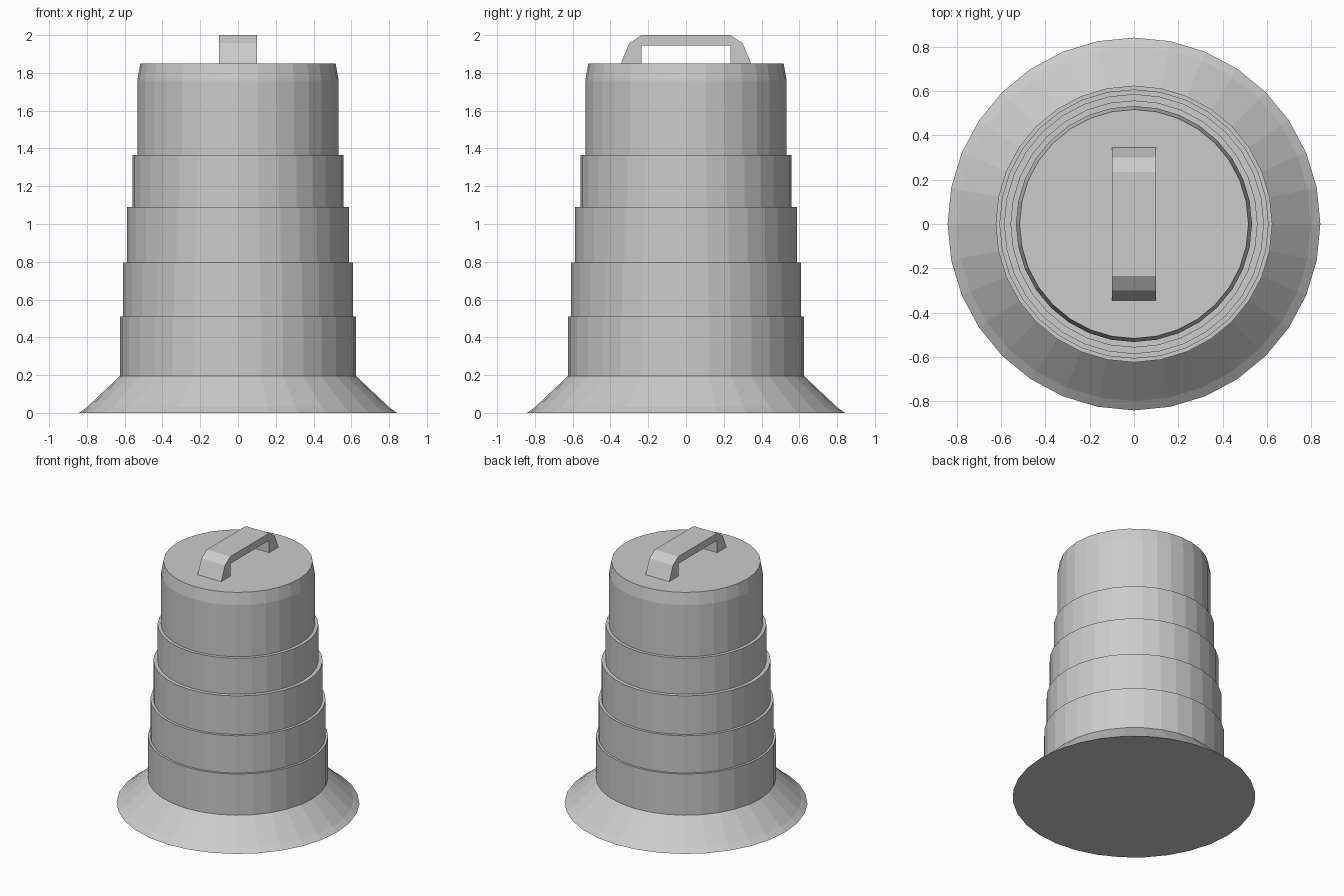
import bpy, bmesh, math

cube = bpy.data.objects.get("Cube")
if cube:
    bpy.data.objects.remove(cube, do_unlink=True)

SIDES = 32

grey = bpy.data.materials.new("plain_grey")
grey.use_nodes = True
grey.diffuse_color = (0.6, 0.6, 0.6, 1)
grey.node_tree.nodes["Principled BSDF"].inputs["Base Color"].default_value = (0.6, 0.6, 0.6, 1)


def finish(name, bm):
    bmesh.ops.recalc_face_normals(bm, faces=bm.faces)
    mesh = bpy.data.meshes.new(name)
    bm.to_mesh(mesh)
    bm.free()
    mesh.materials.append(grey)
    obj = bpy.data.objects.new(name, mesh)
    bpy.context.collection.objects.link(obj)
    return obj


def turned(name, profile):
    """Closed faceted solid from (radius, height) points."""
    bm = bmesh.new()
    rings = []
    for r, z in profile:
        angles = [2 * math.pi * i / SIDES for i in range(SIDES)]
        rings.append([bm.verts.new((r * math.cos(a), r * math.sin(a), z)) for a in angles])
    for low, high in zip(rings, rings[1:]):
        for i in range(SIDES):
            j = (i + 1) % SIDES
            bm.faces.new((low[i], low[j], high[j], high[i]))
    bm.faces.new(rings[0][::-1])
    bm.faces.new(rings[-1])
    return finish(name, bm)


# Drum: flared foot, stepped bands and chamfered lid in one turned profile
bands = [(0.625, 0.51), (0.608, 0.795), (0.587, 1.09), (0.558, 1.365), (0.533, 1.76)]
profile = [(0.842, 0), (0.80, 0.03)]
bottom = 0.195
for radius, top in bands:
    profile += [(radius, bottom), (radius, top)]
    bottom = top
profile.append((0.517, 1.85))
turned("barrel_body", profile)

# Carrying handle: mirrored side outline extruded across x
half = [(0.235, 1.85), (0.345, 1.85), (0.30, 1.957), (0.235, 2.0)]
inner = (0.235, 1.945)
outline = half + [(-y, z) for y, z in reversed(half)] + [(-inner[0], inner[1]), inner]
bm = bmesh.new()
face = bm.faces.new([bm.verts.new((-0.1, y, z)) for y, z in outline])
moved = bmesh.ops.extrude_face_region(bm, geom=[face])["geom"]
bmesh.ops.translate(bm, vec=(0.2, 0, 0),
                    verts=[v for v in moved if isinstance(v, bmesh.types.BMVert)])
if not face.is_valid or len([f for f in bm.faces if len(f.verts) == len(outline)]) < 2:
    bmesh.ops.holes_fill(bm, edges=bm.edges, sides=0)
finish("carry_handle", bm)
